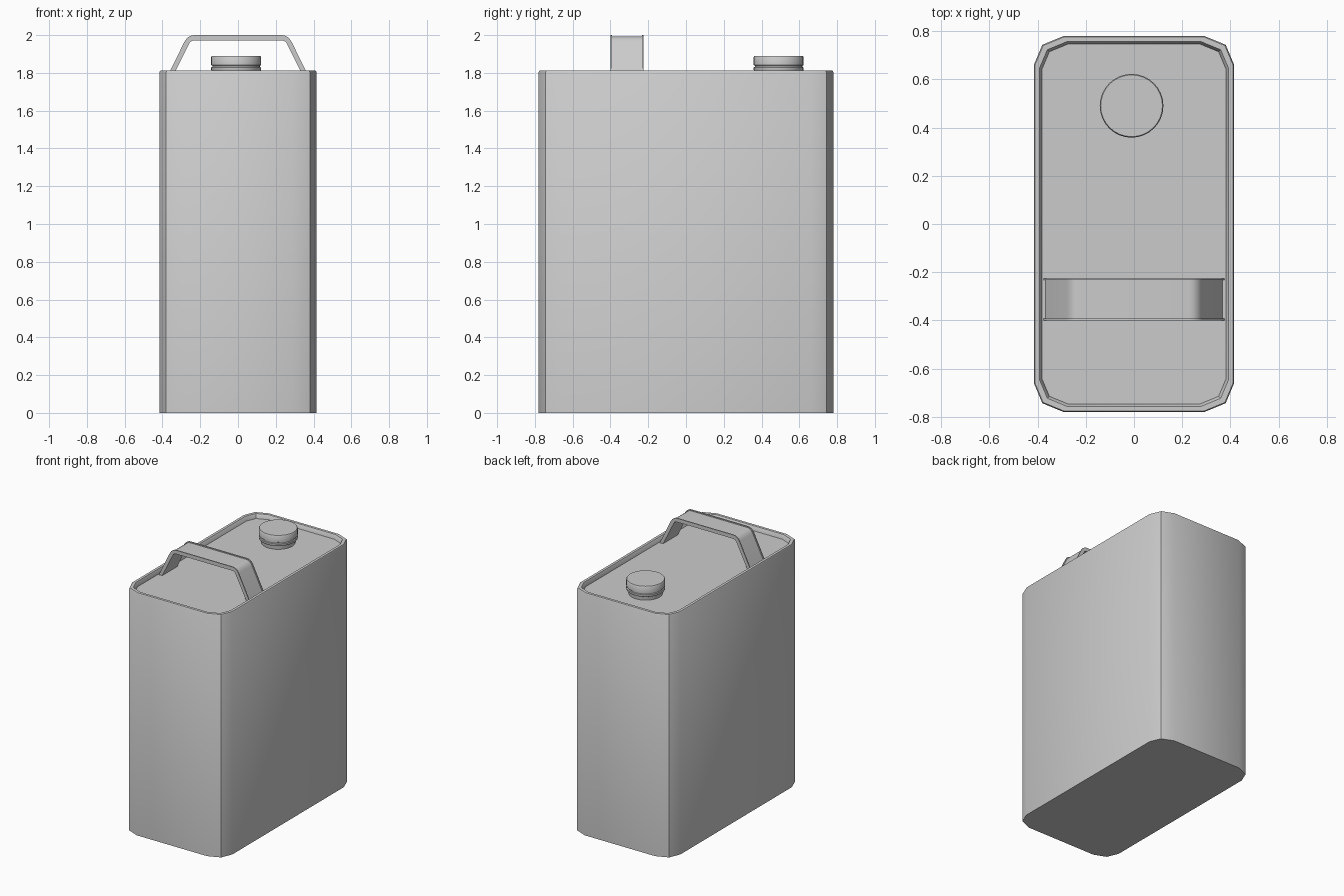
import bpy, math

if "Cube" in bpy.data.objects:
    bpy.data.objects.remove(bpy.data.objects["Cube"])


def make_object(name, verts, faces, angle=35):
    mesh = bpy.data.meshes.new(name)
    mesh.from_pydata(verts, [], faces)
    mesh.update()
    obj = bpy.data.objects.new(name, mesh)
    bpy.context.collection.objects.link(obj)
    bpy.ops.object.select_all(action='DESELECT')
    obj.select_set(True)
    bpy.context.view_layer.objects.active = obj
    bpy.ops.object.mode_set(mode='EDIT')
    bpy.ops.mesh.select_all(action='SELECT')
    bpy.ops.mesh.normals_make_consistent(inside=False)
    bpy.ops.object.mode_set(mode='OBJECT')
    bpy.ops.object.shade_smooth_by_angle(angle=math.radians(angle))
    return obj


def loft(name, rings, angle=35):
    """Skin equal-length closed rings and cap both ends."""
    n = len(rings[0])
    verts = [v for ring in rings for v in ring]
    faces = [(r * n + i, r * n + (i + 1) % n, (r + 1) * n + (i + 1) % n, (r + 1) * n + i)
             for r in range(len(rings) - 1) for i in range(n)]
    faces += [tuple(reversed(range(n))), tuple(range(len(verts) - n, len(verts)))]
    return make_object(name, verts, faces, angle)


# Can body: clipped-corner footprint, raised rim and sunken lid
def footprint(inset, z):
    hx, hy, k = 0.415 - inset, 0.78 - inset, 1 - 4 * inset
    corner = [(hx, hy - 0.12 * k), (hx - 0.035 * k, hy - 0.037 * k), (hx - 0.125 * k, hy)]
    pts = corner + [(-x, y) for x, y in reversed(corner)]
    pts += [(-x, -y) for x, y in pts]
    return [(x, y, z) for x, y in pts]


loft("can_body", [footprint(d, z) for d, z in
                  [(0, 0), (0, 1.805), (0.004, 1.812), (0.024, 1.812),
                   (0.028, 1.806), (0.034, 1.78)]])

# Screw cap on a short neck
SIDES = 32
cap_profile = [(0.115, 1.775), (0.118, 1.806), (0.130, 1.812), (0.132, 1.816),
               (0.132, 1.829), (0.126, 1.832), (0.126, 1.838), (0.132, 1.841),
               (0.132, 1.884), (0.128, 1.89)]
loft("screw_cap", [[(-0.01 + r * math.cos(2 * math.pi * i / SIDES),
                     0.49 + r * math.sin(2 * math.pi * i / SIDES), z)
                    for i in range(SIDES)] for r, z in cap_profile])

# Carry handle: mirrored path of (outer, inner) points with raised edge lips
half = [((0.376, 1.777), (0.348, 1.777)), ((0.284, 1.964), (0.260, 1.953)),
        ((0.270, 1.985), (0.251, 1.966)), ((0.247, 1.998), (0.239, 1.971)),
        ((0.230, 2.0), (0.226, 1.972))]
path = half + [((-o[0], o[1]), (-i[0], i[1])) for o, i in reversed(half)]
Y0, Y1, LIP = -0.40, -0.225, 0.008


def handle_section(outer, inner):
    def point(t, y):
        return (outer[0] + (inner[0] - outer[0]) * t, y, outer[1] + (inner[1] - outer[1]) * t)
    return [point(0, Y0), point(0, Y0 + LIP), point(0.28, Y0 + LIP), point(0.28, Y1 - LIP),
            point(0, Y1 - LIP), point(0, Y1), point(1, Y1), point(1, Y0)]


loft("carry_handle", [handle_section(o, i) for o, i in path])
